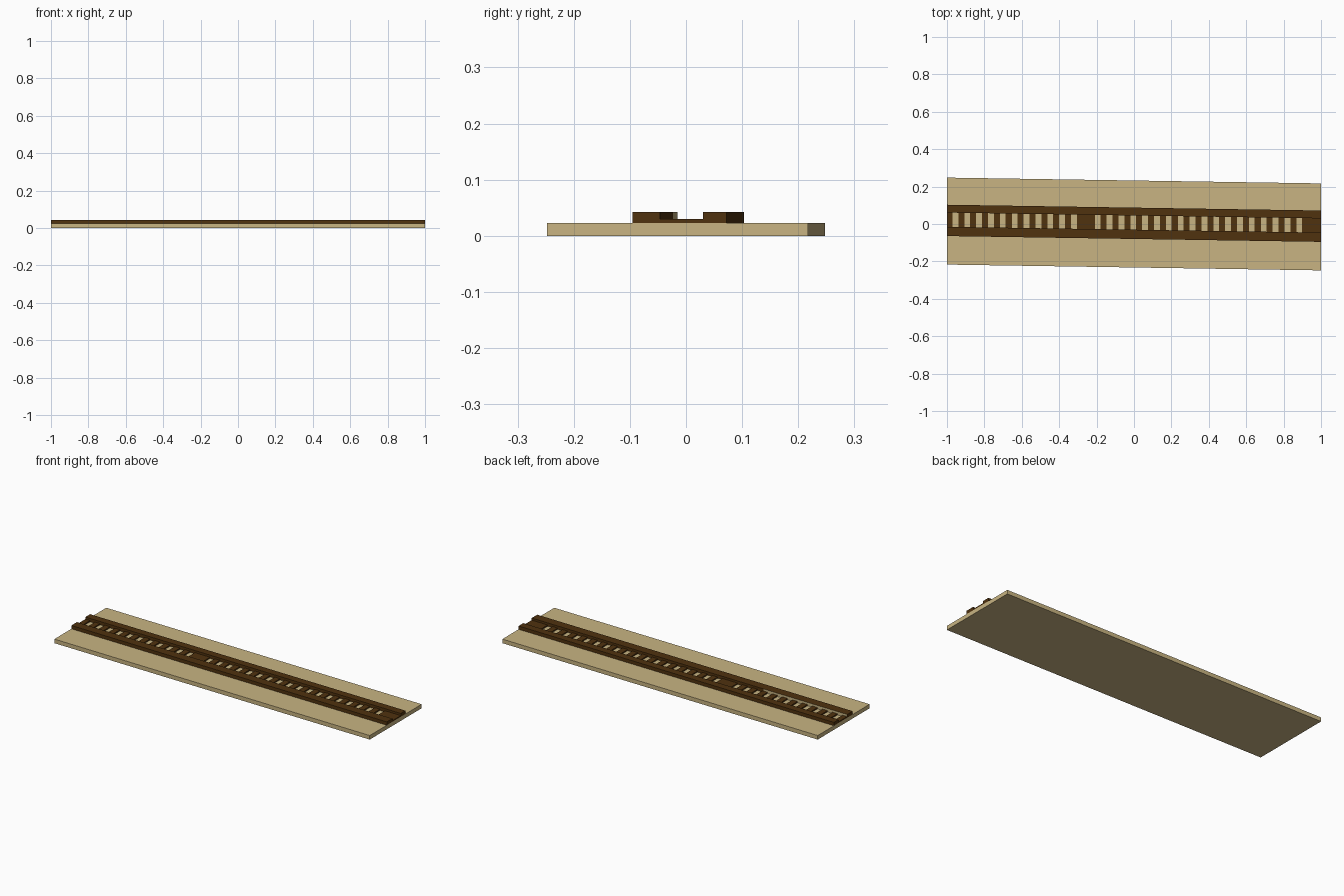
import bpy
import bmesh

cube = bpy.data.objects.get("Cube")
if cube:
    bpy.data.objects.remove(cube)

SKEW = -0.0155          # sideways drift of the whole track along its length
BASE_TOP, TIE_TOP, RAIL_TOP = 0.023, 0.03, 0.042


def material(name, rgb):
    mat = bpy.data.materials.new(name)
    mat.use_nodes = True
    color = (*rgb, 1.0)
    mat.diffuse_color = color
    bsdf = mat.node_tree.nodes["Principled BSDF"]
    bsdf.inputs["Base Color"].default_value = color
    bsdf.inputs["Roughness"].default_value = 0.9
    return mat


TAN = material("sand tan", (0.58, 0.456, 0.223))
BROWN = material("dark brown", (0.08, 0.032, 0.0045))


def add_bar(bm, xs, y0, y1, z0, z1):
    """Skewed box running through the stations xs, capped at both ends."""
    rings = []
    for x in xs:
        d = SKEW * x
        section = [(y0, z0), (y1, z0), (y1, z1), (y0, z1)]
        rings.append([bm.verts.new((x, y + d, z)) for y, z in section])
    for a, b in zip(rings, rings[1:]):
        for i in range(4):
            j = (i + 1) % 4
            bm.faces.new((a[i], b[i], b[j], a[j]))
    bm.faces.new(rings[0])
    bm.faces.new(rings[-1][::-1])


def finish(name, bm, *mats):
    bmesh.ops.recalc_face_normals(bm, faces=bm.faces)
    mesh = bpy.data.meshes.new(name)
    bm.to_mesh(mesh)
    bm.free()
    for m in mats:
        mesh.materials.append(m)
    obj = bpy.data.objects.new(name, mesh)
    bpy.context.collection.objects.link(obj)
    return obj


# Ground slab
bm = bmesh.new()
add_bar(bm, (-1, 1), -0.2325, 0.2325, 0, BASE_TOP)
finish("ground_slab", bm, TAN)

# Back rail
bm = bmesh.new()
add_bar(bm, (-1, 1), 0.0455, 0.0875, BASE_TOP, RAIL_TOP)
finish("back_rail", bm, BROWN)

# Front rail, with a pale stretch on its inner side
bm = bmesh.new()
add_bar(bm, (-1, -0.47, 1), -0.08, -0.0305, BASE_TOP, RAIL_TOP)
bm.normal_update()
bmesh.ops.recalc_face_normals(bm, faces=bm.faces)
for f in bm.faces:
    if f.normal.y > 0.9 and f.calc_center_median().x < -0.5:
        f.material_index = 1
finish("front_rail", bm, BROWN, TAN)

# Cross ties between evenly spaced gaps, one gap being filled in
bm = bmesh.new()
start = -1.0
for i in range(30):
    if i == 11:
        continue
    gap = -0.955 + 0.0634 * i
    add_bar(bm, (start, gap - 0.0155), -0.0305, 0.0455, BASE_TOP, TIE_TOP)
    start = gap + 0.0155
add_bar(bm, (start, 1), -0.0305, 0.0455, BASE_TOP, TIE_TOP)
finish("cross_ties", bm, BROWN)
